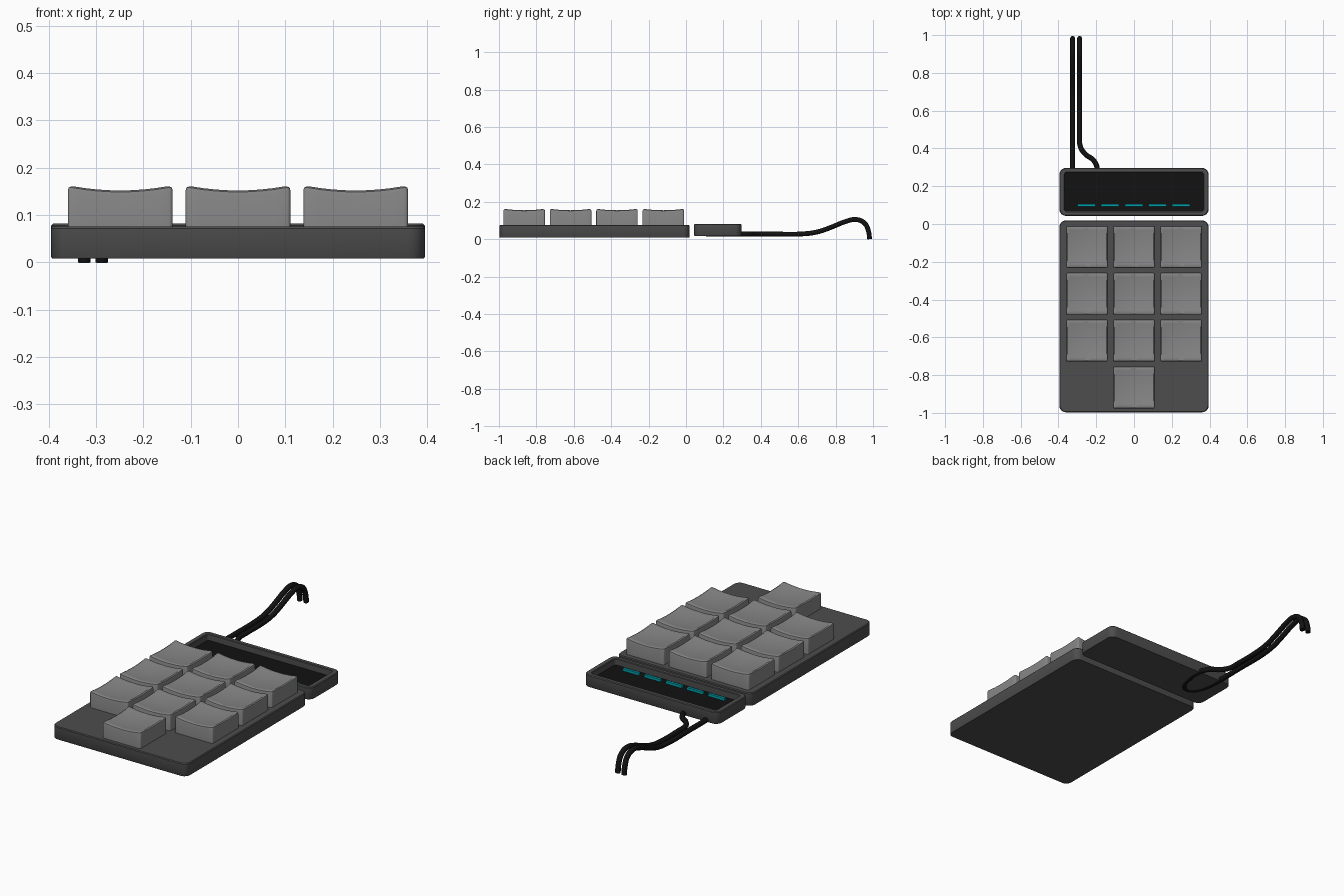
import bpy, bmesh, math

if "Cube" in bpy.data.objects:
    bpy.data.objects.remove(bpy.data.objects["Cube"])


def material(name, rgb):
    m = bpy.data.materials.new(name)
    m.diffuse_color = (*rgb, 1)
    m.use_nodes = True
    m.node_tree.nodes["Principled BSDF"].inputs["Base Color"].default_value = m.diffuse_color
    return m


CASE = material("dark_grey", (0.075, 0.075, 0.075))
KEY = material("key_grey", (0.24, 0.24, 0.24))
BLACK = material("black", (0.006, 0.006, 0.006))
TEAL = material("teal", (0.0, 0.35, 0.4))


def outline(hx, hy, r, seg, side):
    """Rounded rectangle, with each straight side divided into `side` parts."""
    corners = []
    for k, (sx, sy) in enumerate([(1, 1), (-1, 1), (-1, -1), (1, -1)]):
        corners.append([(sx * (hx - r) + r * math.cos((k + i / seg) * math.pi / 2),
                         sy * (hy - r) + r * math.sin((k + i / seg) * math.pi / 2))
                        for i in range(seg + 1)])
    pts = []
    for k in range(4):
        pts += corners[k]
        (ax, ay), (bx, by) = corners[k][-1], corners[(k + 1) % 4][0]
        pts += [(ax + (bx - ax) * i / side, ay + (by - ay) * i / side) for i in range(1, side)]
    return pts


def loft(name, rings, loc, mat, seg=6, side=1):
    """Stack rounded rectangles (hx, hy, r, z); z may be a function of x, y."""
    bm = bmesh.new()
    loops = []
    for hx, hy, r, z in rings:
        loops.append([bm.verts.new((x, y, z(x, y) if callable(z) else z))
                      for x, y in outline(hx, hy, r, seg, side)])
    n = len(loops[0])
    for a, b in zip(loops, loops[1:]):
        for i in range(n):
            j = (i + 1) % n
            bm.faces.new((a[i], a[j], b[j], b[i]))
    bm.faces.new(loops[0][::-1])
    bm.faces.new(loops[-1])
    me = bpy.data.meshes.new(name)
    bm.to_mesh(me)
    bm.free()
    me.materials.append(mat)
    ob = bpy.data.objects.new(name, me)
    ob.location = loc
    bpy.context.collection.objects.link(ob)
    bpy.ops.object.select_all(action='DESELECT')
    ob.select_set(True)
    bpy.context.view_layer.objects.active = ob
    bpy.ops.object.shade_smooth_by_angle(angle=math.radians(35))
    return ob


# keypad base
loft("keypad_base", [(0.393, 0.506, 0.033, 0.008), (0.395, 0.508, 0.035, 0.011),
                     (0.395, 0.508, 0.035, 0.072), (0.391, 0.504, 0.031, 0.076)],
     (0, -0.489, 0), CASE)

# dished key, copied to all ten positions
H = 0.111


def dish(x, y):
    return 0.145 + 0.011 * (x / H) ** 2 + 0.008 * (y / H) ** 2


key_rings = [(H, H, 0.008, 0.07), (H, H, 0.008, lambda x, y: dish(x, y) - 0.012),
             (H - 0.002, H - 0.002, 0.008, lambda x, y: dish(x, y) - 0.004),
             (H - 0.008, H - 0.008, 0.006, dish)]
key_rings += [(H * s, H * s, 0.006 * s, dish) for s in (0.8, 0.6, 0.4, 0.2, 0.04)]
spots = [(c, r) for r in range(3) for c in (-1, 0, 1)] + [(0, 3)]
first = None
for i, (c, r) in enumerate(spots):
    loc = (0.249 * c, -0.121 - 0.248 * r, 0)
    if first is None:
        first = loft("key_1", key_rings, loc, KEY, seg=3, side=8)
    else:
        k = first.copy()
        k.name = f"key_{i + 1}"
        k.location = loc
        bpy.context.collection.objects.link(k)

# display housing with a sunken screen
loft("display_housing", [(0.393, 0.125, 0.033, 0.018), (0.395, 0.127, 0.035, 0.021),
                         (0.395, 0.127, 0.035, 0.078), (0.391, 0.123, 0.031, 0.082),
                         (0.370, 0.106, 0.016, 0.082), (0.367, 0.103, 0.014, 0.079),
                         (0.367, 0.103, 0.014, 0.044)], (0, 0.170, 0), CASE)
loft("screen", [(0.368, 0.104, 0.014, 0.040), (0.368, 0.104, 0.014, 0.048)],
     (0, 0.172, 0), BLACK)

# teal dashes on the screen
for i in range(5):
    bpy.ops.mesh.primitive_cube_add(size=1, location=(0.125 * (i - 2) - 0.001, 0.099, 0.053))
    dash = bpy.context.object
    dash.name = f"dash_{i + 1}"
    dash.scale = (0.095, 0.014, 0.016)
    dash.data.materials.append(TEAL)

# cord: looped under the display, both ends trailing back
tail = [(0.62, 0.028), (0.70, 0.038), (0.78, 0.065), (0.85, 0.093), (0.91, 0.105),
        (0.955, 0.085), (0.975, 0.045), (0.982, 0.0)]
bend = [(-0.325, 0.45), (-0.325, 0.30), (-0.318, 0.20), (-0.294, 0.135), (-0.258, 0.112),
        (-0.220, 0.135), (-0.197, 0.20), (-0.192, 0.28), (-0.212, 0.335), (-0.258, 0.37),
        (-0.284, 0.41), (-0.288, 0.48)]
path = ([(-0.325, y, z) for y, z in tail[::-1]] + [(x, y, 0.027) for x, y in bend]
        + [(-0.288, y, z) for y, z in tail])
cu = bpy.data.curves.new("cord", 'CURVE')
cu.dimensions = '3D'
cu.bevel_depth = 0.0135
cu.bevel_resolution = 3
cu.resolution_u = 5
cu.use_fill_caps = True
sp = cu.splines.new('BEZIER')
sp.bezier_points.add(len(path) - 1)
for p, co in zip(sp.bezier_points, path):
    p.co = co
    p.handle_left_type = p.handle_right_type = 'AUTO'
cu.materials.append(BLACK)
bpy.context.collection.objects.link(bpy.data.objects.new("cord", cu))
